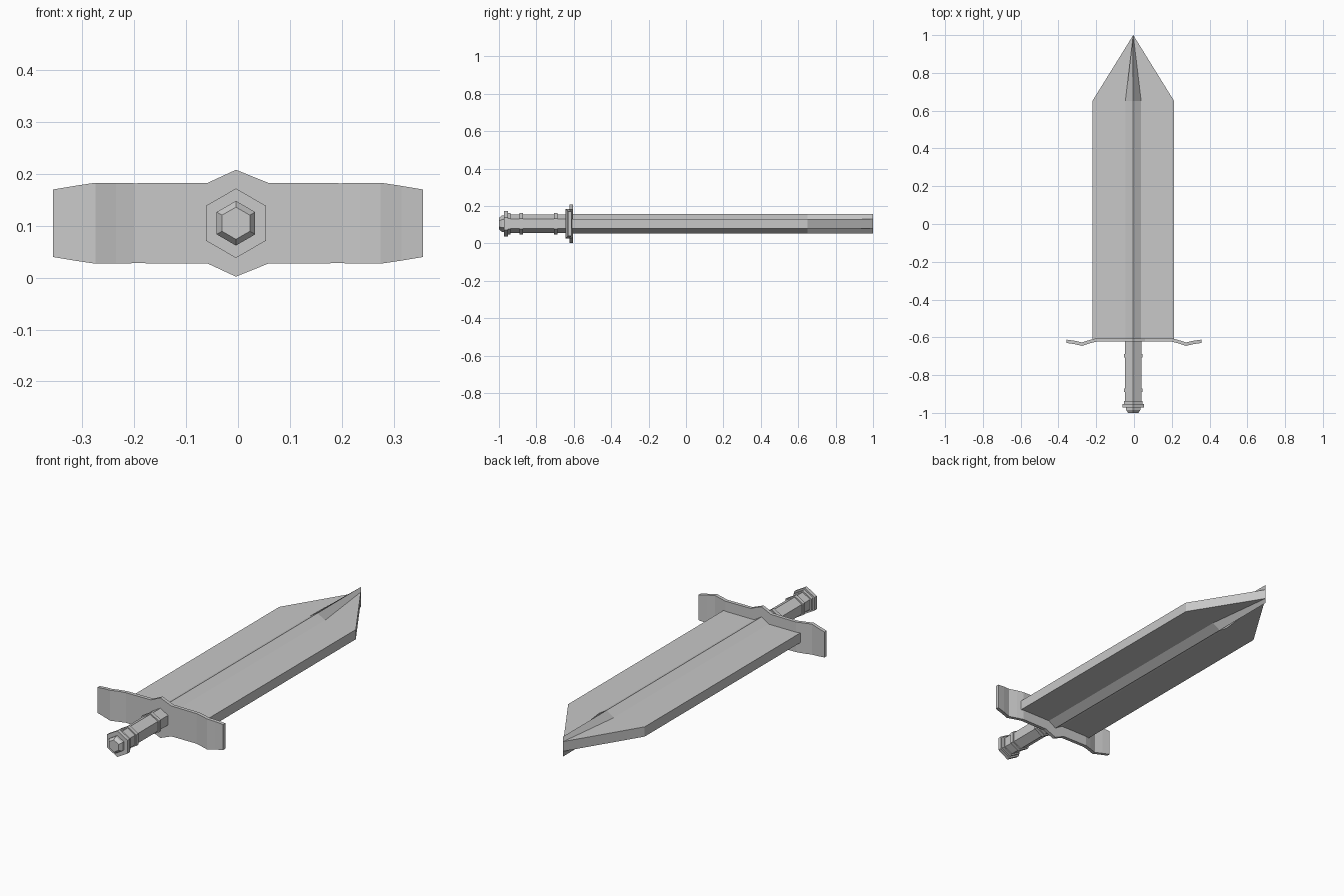
import bpy, bmesh, math

if "Cube" in bpy.data.objects:
    bpy.data.objects.remove(bpy.data.objects["Cube"], do_unlink=True)

MID_Z = 0.105    # height of the sword's long axis
AXIS_X = -0.004  # sideways position of blade and grip

steel = bpy.data.materials.new("grey_steel")
steel.use_nodes = True
GREY = (0.58, 0.58, 0.58, 1)
steel.diffuse_color = GREY
steel.node_tree.nodes["Principled BSDF"].inputs["Base Color"].default_value = GREY


def loft(name, rings):
    """Skin a row of equal-sized rings and close both ends."""
    bm = bmesh.new()
    rows = [[bm.verts.new(p) for p in ring] for ring in rings]
    n = len(rows[0])
    for a, b in zip(rows, rows[1:]):
        for i in range(n):
            j = (i + 1) % n
            bm.faces.new((a[i], a[j], b[j], b[i]))
    bm.faces.new(rows[0])
    bm.faces.new(rows[-1])
    bmesh.ops.remove_doubles(bm, verts=bm.verts, dist=1e-5)
    bmesh.ops.recalc_face_normals(bm, faces=bm.faces)
    mesh = bpy.data.meshes.new(name)
    bm.to_mesh(mesh)
    bm.free()
    mesh.materials.append(steel)
    obj = bpy.data.objects.new(name, mesh)
    bpy.context.collection.objects.link(obj)
    return obj


# Blade: flat slab with a raised central ridge on both sides
def blade_ring(y, width, ridge):
    edge, peak = 0.025, 0.051
    half = [(0, peak), (ridge, edge), (width, edge),
            (width, -edge), (ridge, -edge), (0, -peak)]
    loop = half + [(-x, z) for x, z in half[-2:0:-1]]
    return [(AXIS_X + x, y, MID_Z + z) for x, z in loop]


loft("blade", [blade_ring(-0.61, 0.217, 0.042),
               blade_ring(0.65, 0.217, 0.042),
               blade_ring(1.0, 0, 0)])

# Guard: thin swept bar with a pointed centre; x, front y, half height
half_guard = [(0.058, -0.623, 0.078), (0.2, -0.623, 0.077), (0.235, -0.632, 0.078),
              (0.275, -0.645, 0.078), (0.315, -0.636, 0.072), (0.357, -0.63, 0.065)]
stations = [(-x, y, h) for x, y, h in reversed(half_guard)]
stations += [(AXIS_X, -0.623, 0.103)] + half_guard
loft("guard", [[(x, y, MID_Z - h), (x, y, MID_Z + h),
                (x, y + 0.018, MID_Z + h), (x, y + 0.018, MID_Z - h)]
               for x, y, h in stations])


# Six-sided grip parts along the y axis; profile is y, radius
def hex_part(name, profile):
    angles = [math.radians(90 + 60 * i) for i in range(6)]
    loft(name, [[(AXIS_X + r * math.cos(a), y, MID_Z + r * math.sin(a))
                 for a in angles] for y, r in profile])


hex_part("grip", [(-0.96, 0.05), (-0.61, 0.05)])
for label, y in (("rear", -0.88), ("front", -0.697)):
    hex_part(label + "_grip_band", [(y - 0.009, 0.057), (y + 0.009, 0.057)])
hex_part("pommel", [(-1.0, 0.031), (-0.985, 0.043), (-0.972, 0.043), (-0.972, 0.067),
                    (-0.953, 0.067), (-0.953, 0.058), (-0.938, 0.058)])
